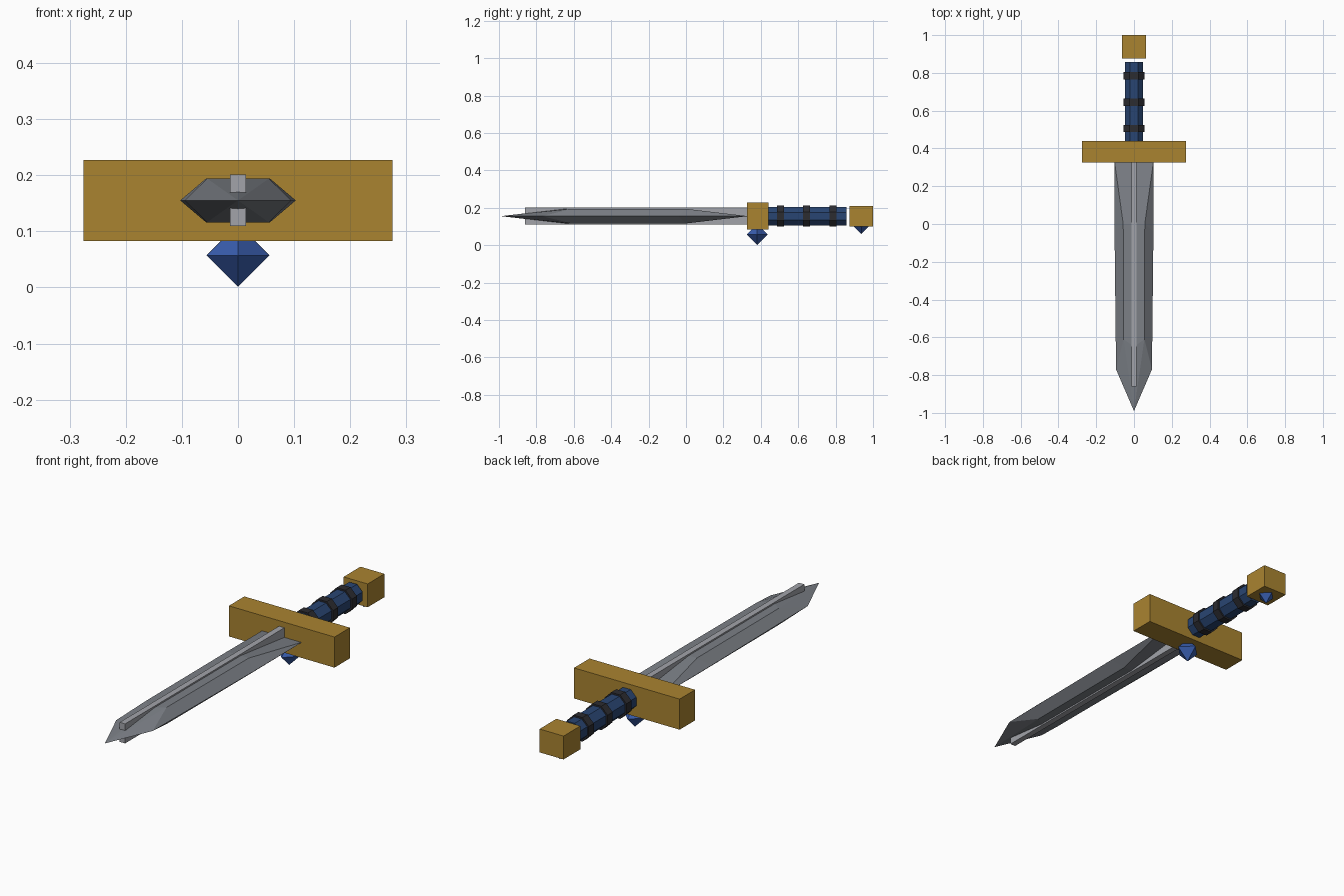
import bpy, bmesh, math
from mathutils import Matrix

if "Cube" in bpy.data.objects:
    bpy.data.objects.remove(bpy.data.objects["Cube"])

ZC = 0.155  # height of the sword's long axis


def material(name, rgb):
    m = bpy.data.materials.new(name)
    m.diffuse_color = (*rgb, 1)
    m.use_nodes = True
    m.node_tree.nodes["Principled BSDF"].inputs["Base Color"].default_value = m.diffuse_color
    return m


STEEL = material("steel", (0.20, 0.215, 0.24))
LIGHT = material("light steel", (0.36, 0.37, 0.40))
GOLD = material("gold", (0.40, 0.23, 0.03))
NAVY = material("navy grip", (0.022, 0.06, 0.17))
DARK = material("dark wrap", (0.025, 0.025, 0.03))
GEM = material("blue gem", (0.04, 0.11, 0.42))


def finish(bm, name, mat):
    bmesh.ops.recalc_face_normals(bm, faces=bm.faces)
    me = bpy.data.meshes.new(name)
    bm.to_mesh(me)
    bm.free()
    me.materials.append(mat)
    ob = bpy.data.objects.new(name, me)
    bpy.context.collection.objects.link(ob)
    return ob


def box(name, mat, lo, hi):
    bm = bmesh.new()
    bmesh.ops.create_cube(bm, size=1)
    for v in bm.verts:
        v.co = [a + (b - a) * (c + 0.5) for a, b, c in zip(lo, hi, v.co)]
    return finish(bm, name, mat)


def rod(name, mat, y0, y1, r):
    """Octagonal rod along y with flats facing up and sideways."""
    bm = bmesh.new()
    bmesh.ops.create_cone(bm, cap_ends=True, segments=8, radius1=r, radius2=r, depth=y1 - y0)
    bmesh.ops.transform(bm, verts=bm.verts, matrix=(
        Matrix.Translation((0, (y0 + y1) / 2, ZC)) @ Matrix.Rotation(math.pi / 2, 4, 'X')
        @ Matrix.Rotation(math.pi / 8, 4, 'Z')))
    return finish(bm, name, mat)


def gem(name, y, z, r):
    """Octahedron: two four-sided pyramids."""
    bm = bmesh.new()
    ring = [bm.verts.new((r * x, y + r * d, z)) for x, d in ((1, 0), (0, 1), (-1, 0), (0, -1))]
    for s in (-1, 1):
        apex = bm.verts.new((0, y, z + s * r))
        for i in range(4):
            bm.faces.new((ring[i], ring[(i + 1) % 4], apex))
    return finish(bm, name, GEM)


# blade: one quarter, mirrored in x and z
bm = bmesh.new()
T = 0.039
pts = [(0, -0.99, 0), (0.095, -0.77, 0), (0.103, -0.04, 0), (0.103, 0.33, 0),
       (0, 0.33, 0), (0, 0, T), (0.057, 0, T), (0.055, -0.61, T), (0, -0.65, T)]
v = [bm.verts.new((x, y, ZC + z)) for x, y, z in pts]
for f in ((0, 1, 7), (0, 7, 8), (1, 2, 6, 7), (2, 3, 6), (3, 4, 5, 6), (5, 8, 7, 6)):
    bm.faces.new([v[i] for i in f])
for axis, co in ((0, 0), (2, ZC)):
    geom = bmesh.ops.duplicate(bm, geom=bm.verts[:] + bm.edges[:] + bm.faces[:])["geom"]
    for e in geom:
        if isinstance(e, bmesh.types.BMVert):
            e.co[axis] = 2 * co - e.co[axis]
    bmesh.ops.remove_doubles(bm, verts=bm.verts, dist=1e-5)
finish(bm, "blade", STEEL)
box("blade_core", LIGHT, (-0.014, -0.86, 0.109), (0.014, 0.33, 0.201))

# guard and pommel
box("guard", GOLD, (-0.275, 0.325, 0.083), (0.275, 0.44, 0.227))
box("pommel", GOLD, (-0.0625, 0.875, 0.1), (0.0625, 1.0, 0.21))

# grip with three wraps
rod("grip", NAVY, 0.43, 0.857, 0.053)
for i, y in enumerate((0.505, 0.645, 0.785)):
    rod(f"grip_wrap_{i + 1}", DARK, y - 0.019, y + 0.019, 0.061)

# gems under guard and pommel
gem("guard_gem", 0.38, 0.057, 0.056)
gem("pommel_gem", 0.937, 0.103, 0.043)
